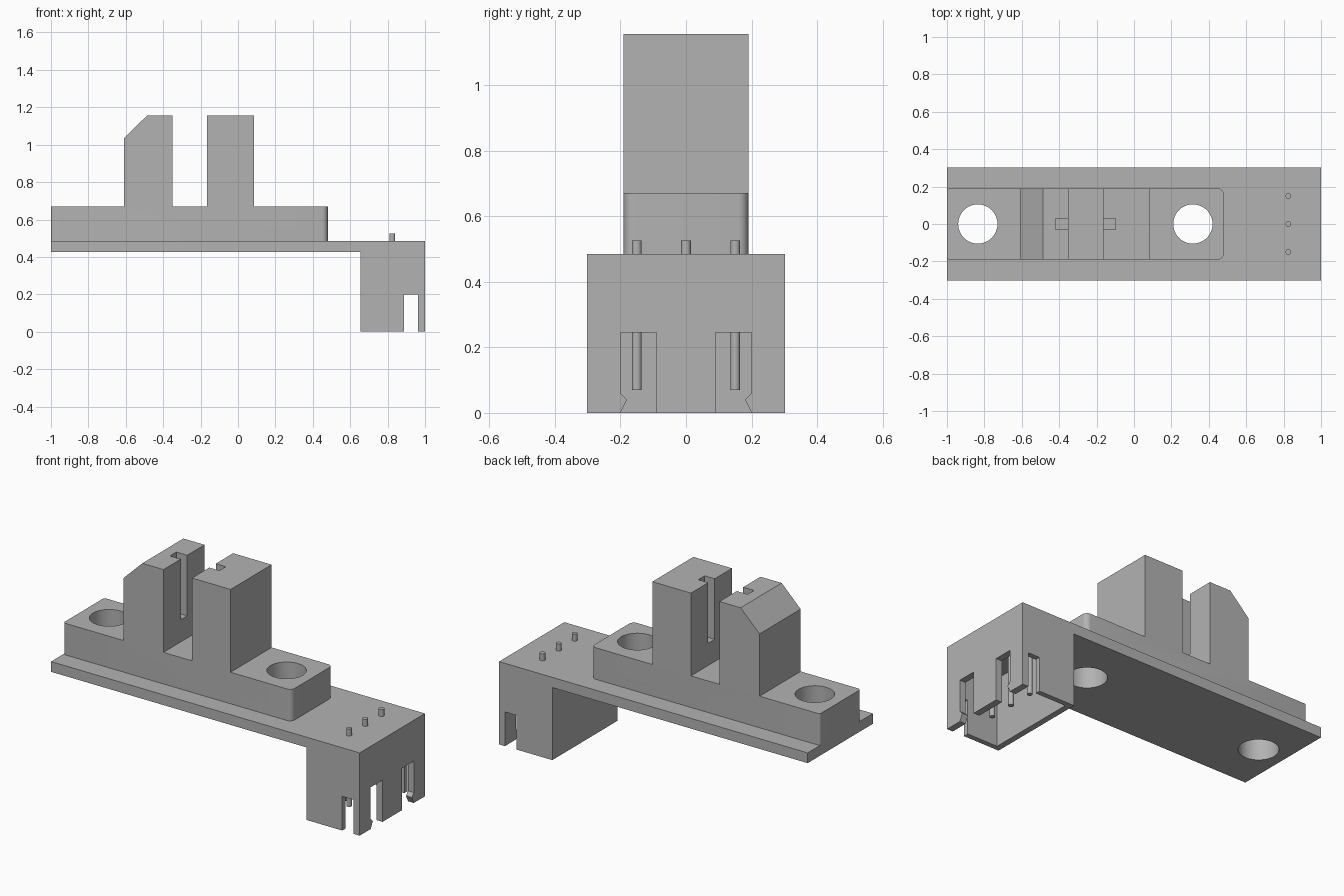
import bpy, bmesh, math
from mathutils import Vector

cube = bpy.data.objects.get("Cube")
if cube:
    bpy.data.objects.remove(cube, do_unlink=True)

# One plain grey for everything
grey = bpy.data.materials.new("plain grey")
grey.use_nodes = True
grey.diffuse_color = (0.45, 0.45, 0.45, 1)
grey.node_tree.nodes["Principled BSDF"].inputs["Base Color"].default_value = grey.diffuse_color


def make_object(name, bm):
    bmesh.ops.recalc_face_normals(bm, faces=bm.faces)
    mesh = bpy.data.meshes.new(name)
    bm.to_mesh(mesh)
    bm.free()
    obj = bpy.data.objects.new(name, mesh)
    bpy.context.collection.objects.link(obj)
    mesh.materials.append(grey)
    return obj


def prism(name, outline, axis, start, end, rounding=()):
    """Extrude an outline along x or y; rounding lists (x, radius) of upright edges."""
    bm = bmesh.new()
    place = (lambda a, b: (start, a, b)) if axis == "x" else (lambda a, b: (a, start, b))
    face = bm.faces.new([bm.verts.new(place(a, b)) for a, b in outline])
    moved = bmesh.ops.extrude_face_region(bm, geom=[face])["geom"]
    step = Vector((end - start, 0, 0) if axis == "x" else (0, end - start, 0))
    bmesh.ops.translate(bm, vec=step, verts=[v for v in moved if isinstance(v, bmesh.types.BMVert)])
    for x, radius in rounding:
        edges = [e for e in bm.edges
                 if all(abs(v.co.x - x) < 1e-4 for v in e.verts)
                 and abs(e.verts[0].co.z - e.verts[1].co.z) > 0.01]
        bmesh.ops.bevel(bm, geom=edges, offset=radius, segments=6, profile=0.5, affect="EDGES")
    return make_object(name, bm)


def box(name, x0, x1, y0, y1, z0, z1):
    return prism(name, [(x0, z0), (x1, z0), (x1, z1), (x0, z1)], "y", y0, y1)


def cylinder(name, x, y, radius, z0, z1, sides):
    bm = bmesh.new()
    bmesh.ops.create_cone(bm, cap_ends=True, segments=sides, radius1=radius,
                          radius2=radius, depth=z1 - z0)
    bmesh.ops.translate(bm, vec=(x, y, (z0 + z1) / 2), verts=bm.verts)
    return make_object(name, bm)


def activate(obj):
    bpy.ops.object.select_all(action="DESELECT")
    obj.select_set(True)
    bpy.context.view_layer.objects.active = obj


def cut(obj, cutter):
    cutter.hide_render = True
    mod = obj.modifiers.new("cut", "BOOLEAN")
    mod.operation, mod.solver, mod.object = "DIFFERENCE", "EXACT", cutter
    activate(obj)
    bpy.ops.object.modifier_apply(modifier=mod.name)
    bpy.data.objects.remove(cutter, do_unlink=True)


def smooth(obj):
    activate(obj)
    bpy.ops.object.shade_smooth_by_angle(angle=math.radians(30))


BOARD_TOP, BASE_TOP, POST_TOP = 0.485, 0.67, 1.155

# Circuit board with the connector housing hanging below its end
board = prism("board_and_housing",
              [(-1, 0.425), (0.655, 0.425), (0.655, 0), (1, 0), (1, BOARD_TOP), (-1, BOARD_TOP)],
              "y", -0.302, 0.302)

# Sensor body: base with two posts, the outer one chamfered
sensor = prism("sensor_body",
               [(-1, BOARD_TOP), (0.48, BOARD_TOP), (0.48, BASE_TOP), (0.085, BASE_TOP),
                (0.085, POST_TOP), (-0.165, POST_TOP), (-0.165, BASE_TOP), (-0.35, BASE_TOP),
                (-0.35, POST_TOP), (-0.487, POST_TOP), (-0.61, 1.035), (-0.61, BASE_TOP),
                (-1, BASE_TOP)],
               "y", -0.19, 0.19, rounding=[(-1, 0.015), (0.48, 0.03)])

# Screw holes through both parts
for x in (-0.835, 0.315):
    for part in (board, sensor):
        cut(part, cylinder("hole_cutter", x, 0, 0.105, 0.3, 0.9, 48))

# Facing light slots in the posts
for x0, x1 in ((-0.42, -0.3), (-0.2, -0.1)):
    cut(sensor, box("slot_cutter", x0, x1, -0.03, 0.03, 0.8, 1.3))

# Connector cavity, side slots and hooked front slots
cut(board, box("cavity_cutter", 0.69, 0.962, -0.272, 0.272, -0.1, 0.4))
cut(board, box("side_slot_cutter", 0.887, 0.9615, -0.4, 0.4, -0.1, 0.2))
for side in (-1, 1):
    hooked = [(0.09, -0.1), (0.09, 0.245), (0.2, 0.245), (0.2, 0.06),
              (0.18, 0.04), (0.2, 0), (0.2, -0.1)]
    cut(board, prism("end_slot_cutter", [(side * y, z) for y, z in hooked], "x", 0.94, 1.1))

smooth(board)
smooth(sensor)

# Three contact pins running through the board
for label, y in (("right", -0.15), ("middle", 0), ("left", 0.15)):
    smooth(cylinder(label + "_pin", 0.825, y, 0.015, 0.07, 0.526, 24))
